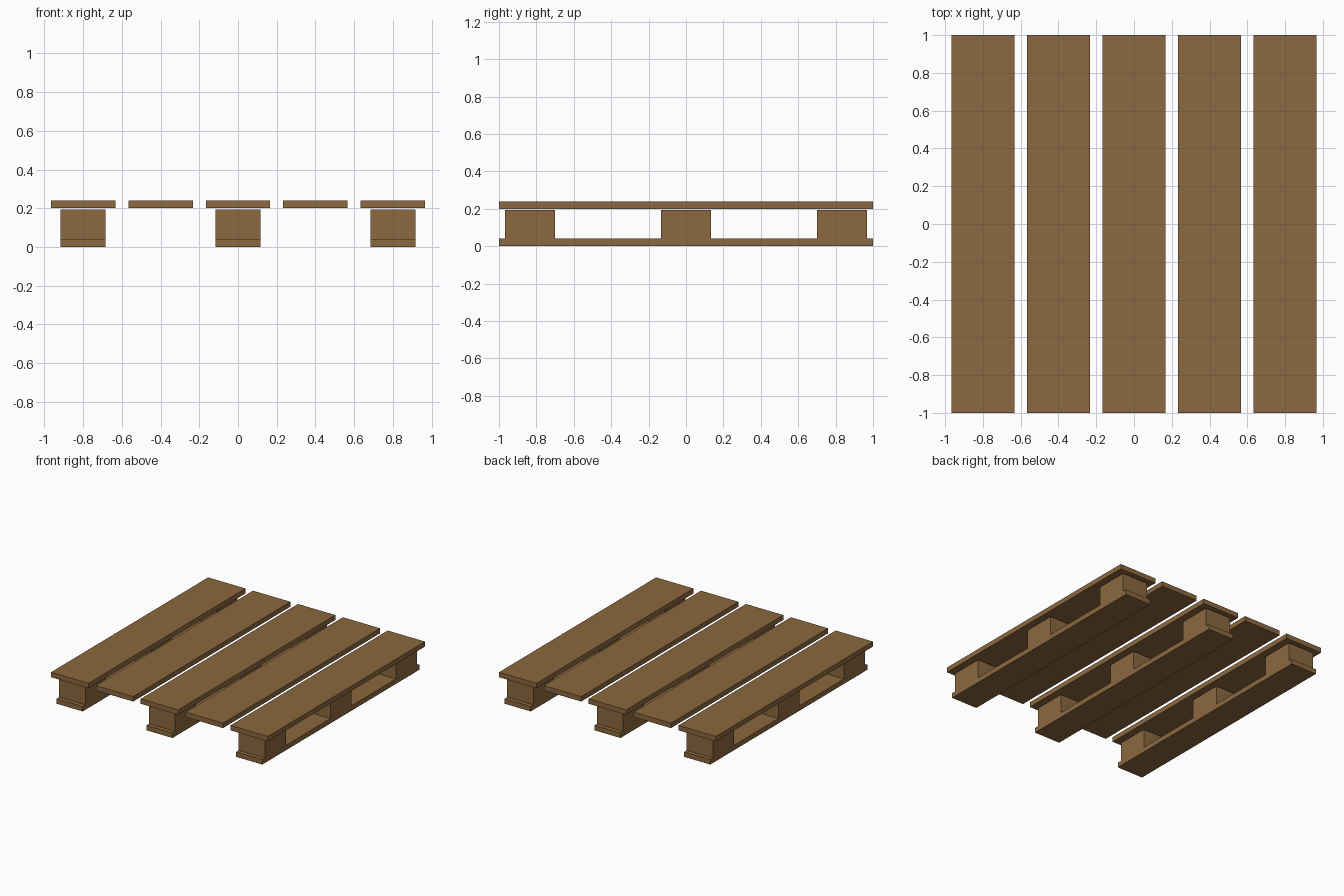
import bpy
import bmesh

if "Cube" in bpy.data.objects:
    bpy.data.objects.remove(bpy.data.objects["Cube"])

wood = bpy.data.materials.new("wood")
wood.diffuse_color = (0.26, 0.14, 0.05, 1)
wood.use_nodes = True
wood.node_tree.nodes["Principled BSDF"].inputs["Base Color"].default_value = wood.diffuse_color


def extrude_profile(name, profile, x, width):
    """Extrude a (y, z) outline along x, centred on x."""
    bm = bmesh.new()
    face = bm.faces.new([bm.verts.new((x - width / 2, y, z)) for y, z in profile])
    new = bmesh.ops.extrude_face_region(bm, geom=[face])["geom"]
    moved = [v for v in new if isinstance(v, bmesh.types.BMVert)]
    bmesh.ops.translate(bm, verts=moved, vec=(width, 0, 0))
    bmesh.ops.recalc_face_normals(bm, faces=bm.faces)
    mesh = bpy.data.meshes.new(name)
    bm.to_mesh(mesh)
    bm.free()
    mesh.materials.append(wood)
    obj = bpy.data.objects.new(name, mesh)
    bpy.context.collection.objects.link(obj)
    return obj


# Deck boards
BOARD = [(-1, 0.2), (1, 0.2), (1, 0.24), (-1, 0.24)]
for i in range(5):
    extrude_profile(f"deck_board_{i + 1}", BOARD, -0.8 + 0.4 * i, 0.333)

# Runners: bottom board with three spacer blocks, just short of the deck
runner = [(1, 0.04), (1, 0), (-1, 0), (-1, 0.04)]
for y in (-0.834, 0, 0.834):
    a, b = y - 0.133, y + 0.133
    runner += [(a, 0.04), (a, 0.193), (b, 0.193), (b, 0.04)]
for i in range(3):
    extrude_profile(f"runner_{i + 1}", runner, -0.8 + 0.8 * i, 0.233)
